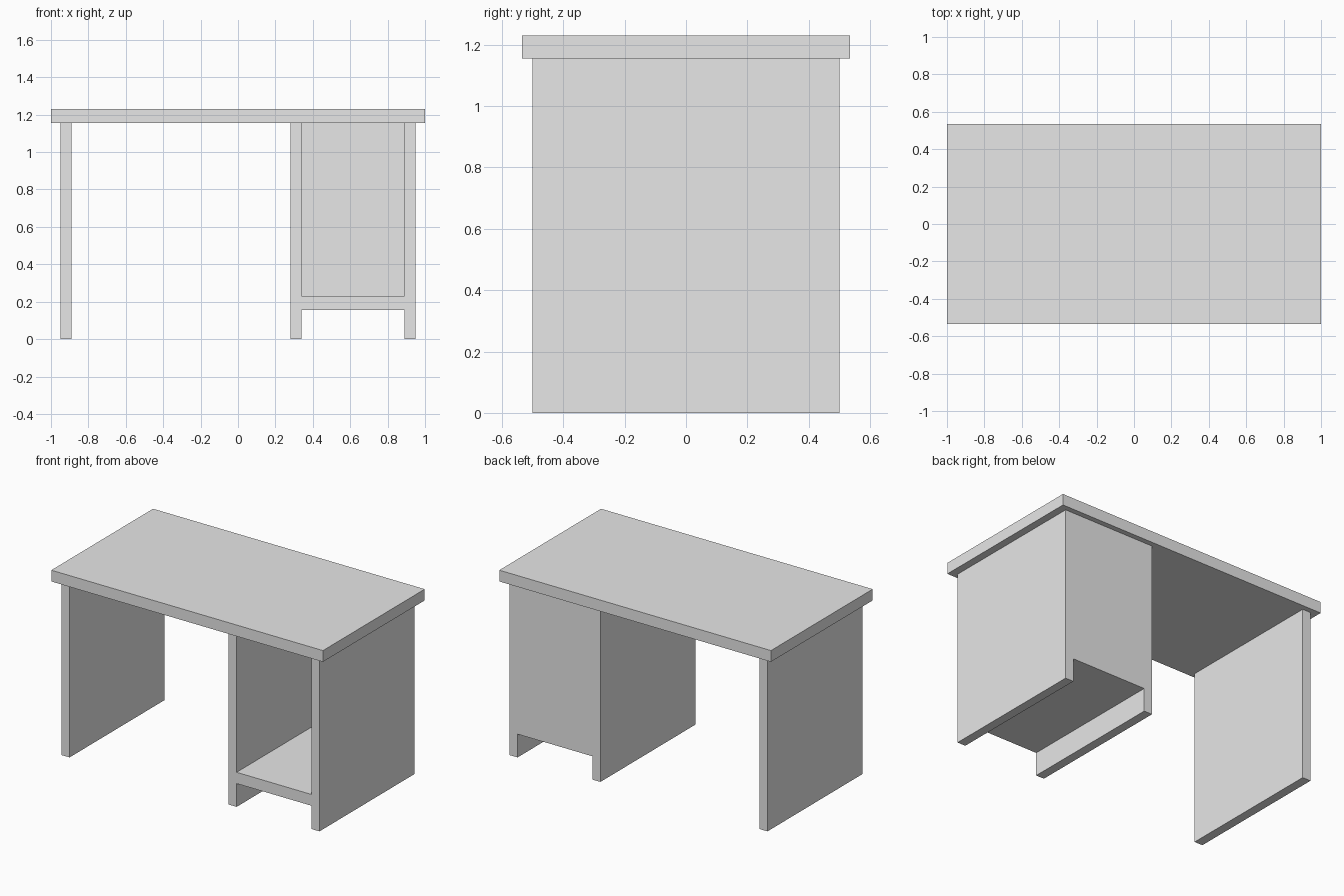
import bpy
from mathutils import Vector

cube = bpy.data.objects.get("Cube")
if cube:
    bpy.data.objects.remove(cube, do_unlink=True)

GREY = (0.8, 0.8, 0.8, 1.0)
grey = bpy.data.materials.new("plain_grey")
grey.use_nodes = True
grey.diffuse_color = GREY
for node in grey.node_tree.nodes:
    if node.type == 'BSDF_PRINCIPLED':
        node.inputs["Base Color"].default_value = GREY


def board(name, low, high):
    """Flat board spanning two opposite corners."""
    low, high = Vector(low), Vector(high)
    bpy.ops.mesh.primitive_cube_add(size=1, location=(low + high) / 2)
    obj = bpy.context.object
    obj.name = name
    for vert in obj.data.vertices:
        vert.co *= high - low
    obj.data.materials.append(grey)
    return obj


DEPTH = 0.5        # half depth of the legs
THICK = 0.06       # thickness of the upright boards
TOP_Z = 1.155      # underside of the desktop
SHELF_Z = 0.155    # underside of the cabinet

# Desktop overhanging the legs
board("desktop", (-1, -0.535, TOP_Z), (1, 0.535, 1.23))

# Three upright side panels
outer, inner = 0.95, 0.28
for name, x in (("right_leg_panel", -outer),
                ("inner_leg_panel", inner),
                ("left_leg_panel", outer - THICK)):
    board(name, (x, -DEPTH, 0), (x + THICK, DEPTH, TOP_Z))

# Open cabinet between the two left panels
x0, x1 = inner + THICK, outer - THICK
board("cabinet_shelf", (x0, -DEPTH, SHELF_Z), (x1, DEPTH - THICK, 0.23))
board("cabinet_back", (x0, DEPTH - THICK, SHELF_Z), (x1, DEPTH, TOP_Z))
